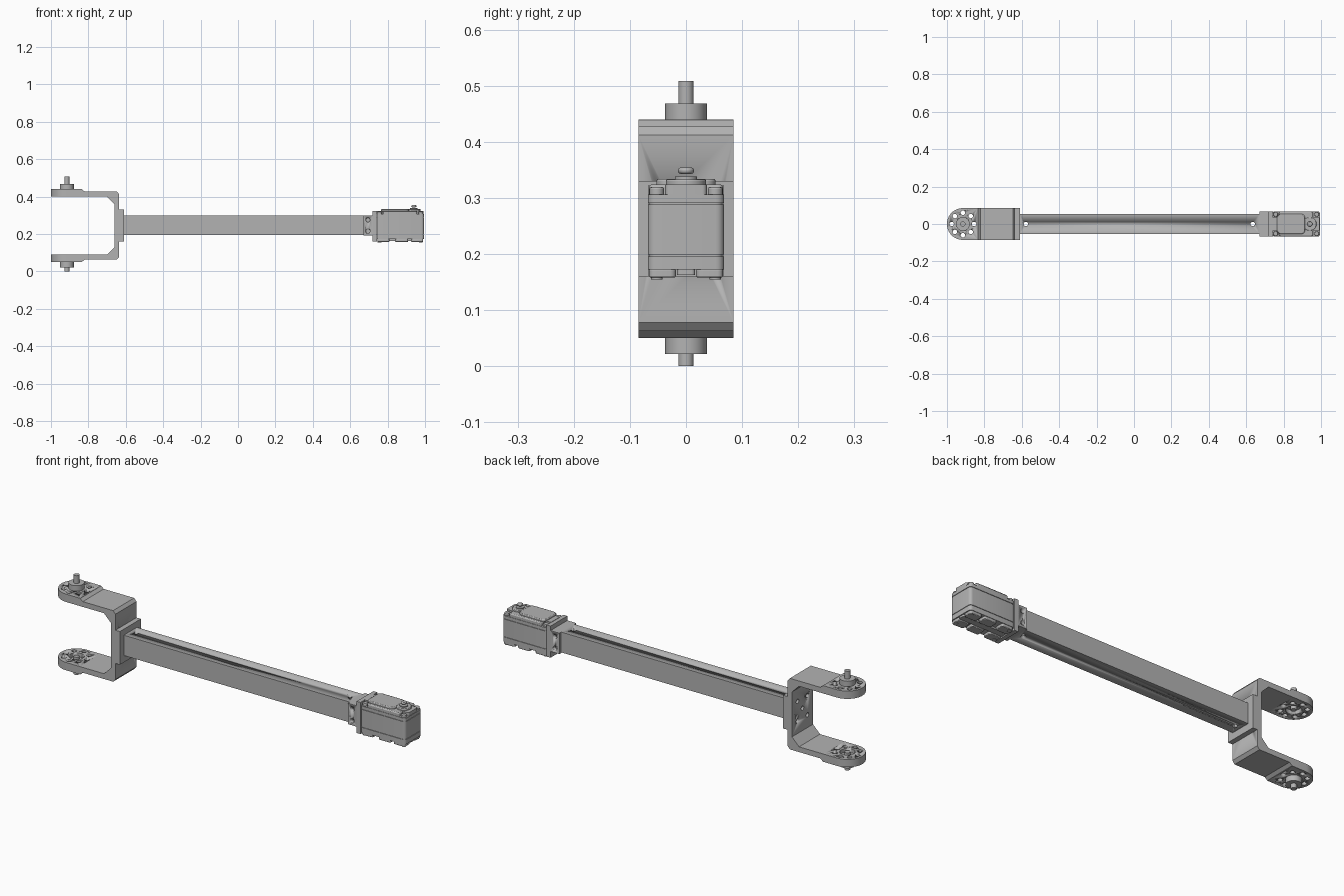
import bpy, bmesh, math
from mathutils import Vector

if "Cube" in bpy.data.objects:
    bpy.data.objects.remove(bpy.data.objects["Cube"], do_unlink=True)

grey = bpy.data.materials.new("plain grey")
grey.use_nodes = True
COLOUR = (0.45, 0.45, 0.45, 1)
grey.diffuse_color = COLOUR
grey.node_tree.nodes["Principled BSDF"].inputs["Base Color"].default_value = COLOUR

MID = 0.245        # height of the arm axis
PIVOT = -0.915     # fork pivot position


def prism(name, pts, lo, hi, axis="z", bevel=0):
    """Extrude a closed outline along one axis (x: y,z  y: x,z  z: x,y)."""
    place = {"x": lambda a, b, c: (c, a, b), "y": lambda a, b, c: (a, c, b),
             "z": lambda a, b, c: (a, b, c)}[axis]
    bm = bmesh.new()
    face = bm.faces.new([bm.verts.new(place(a, b, lo)) for a, b in pts])
    ext = bmesh.ops.extrude_face_region(bm, geom=[face])
    verts = [v for v in ext["geom"] if isinstance(v, bmesh.types.BMVert)]
    bmesh.ops.translate(bm, vec=Vector(place(0, 0, hi - lo)), verts=verts)
    bmesh.ops.recalc_face_normals(bm, faces=bm.faces[:])
    mesh = bpy.data.meshes.new(name)
    bm.to_mesh(mesh)
    bm.free()
    mesh.materials.append(grey)
    ob = bpy.data.objects.new(name, mesh)
    bpy.context.collection.objects.link(ob)
    activate(ob)
    bpy.ops.object.shade_smooth_by_angle(angle=math.radians(30))
    if bevel:
        mod = ob.modifiers.new("soft edges", "BEVEL")
        mod.width, mod.segments = bevel, 2
        bpy.ops.object.modifier_apply(modifier=mod.name)
    return ob


def activate(ob):
    bpy.ops.object.select_all(action="DESELECT")
    ob.select_set(True)
    bpy.context.view_layer.objects.active = ob


def arc(cx, cy, r, start, end, n):
    return [(cx + r * math.cos(math.radians(start + (end - start) * i / n)),
             cy + r * math.sin(math.radians(start + (end - start) * i / n)))
            for i in range(n + 1)]


def rounded(x0, x1, y0, y1, r):
    return (arc(x1 - r, y1 - r, r, 0, 90, 5) + arc(x0 + r, y1 - r, r, 90, 180, 5)
            + arc(x0 + r, y0 + r, r, 180, 270, 5) + arc(x1 - r, y0 + r, r, 270, 360, 5))


def rect(x0, x1, y0, y1):
    return [(x0, y0), (x1, y0), (x1, y1), (x0, y1)]


def cyl(name, a, b, r, lo, hi, axis="z", n=28, bevel=0):
    return prism(name, arc(a, b, r, 0, 360, n)[:-1], lo, hi, axis, bevel)


def cut(ob, cutters):
    for c in cutters:
        mod = ob.modifiers.new("cut", "BOOLEAN")
        mod.operation, mod.solver, mod.object = "DIFFERENCE", "EXACT", c
        activate(ob)
        bpy.ops.object.modifier_apply(modifier=mod.name)
        bpy.data.objects.remove(c, do_unlink=True)


# Fork: C-shaped bracket with chamfered inside corners
half = [(-0.84, 0.40), (-0.70, 0.40), (-0.66, 0.36)]
outer = [(-0.635, 0.412), (-0.648, 0.427), (-0.84, 0.427)]
flip = lambda pts: [(x, 2 * MID - z) for x, z in reversed(pts)]
fork = prism("fork_bracket", half + flip(half) + flip(outer) + outer, -0.085, 0.085, "y")
plate = prism("fork_mount_plate", rect(-0.085, 0.085, 0.16, 0.33), -0.636, -0.61, "x")
spots = [(0, 0)] + [(sy * 0.04, sz * 0.05) for sy in (-1, 1) for sz in (-1, 1)]
cut(fork, [cyl("hole", y, MID + z, 0.011, -0.68, -0.62, "x", 20) for y, z in spots])

# Fork ends: rounded pads, ring of holes, hub and pin, above and below
for side, s in (("upper", 1), ("lower", -1)):
    def span(a, b):
        return sorted((MID + s * (a - MID), MID + s * (b - MID)))
    outline = arc(PIVOT, 0, 0.085, 90, 270, 28) + [(-0.835, -0.085), (-0.835, 0.085)]
    pad = prism(side + "_pad", outline, *span(0.40, 0.44))
    ramp = [(-0.836, 0.427), (-0.82, 0.427), (-0.836, 0.44)]
    prism(side + "_pad_ramp", [(x, MID + s * (z - MID)) for x, z in ramp],
          -0.085, 0.085, "y")
    holes = [cyl("hole", x, y, 0.012, *span(0.38, 0.46), n=20)
             for x, y in arc(PIVOT, 0, 0.06, 0, 315, 7)]
    cut(pad, holes + [cyl("bore", PIVOT, 0, 0.036, *span(0.38, 0.46))])
    cyl(side + "_hub", PIVOT, 0, 0.037, *span(0.42, 0.468))
    cyl(side + "_pin", PIVOT, 0, 0.0135, *span(0.40, 0.508 if s > 0 else 0.49))

# Square arm with a cross hole near each end
arm = prism("square_arm", rect(-0.053, 0.053, 0.195, 0.299), -0.612, 0.672, "x")
cut(arm, [cyl("hole", x, 0, 0.012, 0.1, 0.4) for x in (-0.578, 0.635)])

# Motor mount: block with side holes and a tall flange
mount = prism("motor_mount", rect(-0.068, 0.068, 0.192, 0.299), 0.67, 0.722, "x")
cut(mount, [cyl("hole", 0.695, z, 0.011, y - 0.02, y + 0.02, "y", 20)
            for y in (-0.07, 0.07) for z in (0.215, 0.275)])
prism("mount_flange", rect(-0.068, 0.068, 0.16, 0.322), 0.72, 0.742, "x")

# Motor case in three stacked shells
prism("motor_body", rounded(0.74, 0.995, -0.068, 0.068, 0.015), 0.199, 0.288)
prism("motor_seam", rounded(0.743, 0.992, -0.065, 0.065, 0.013), 0.19, 0.295)
prism("motor_upper_shell", rounded(0.74, 0.995, -0.068, 0.068, 0.015), 0.291, 0.306)
prism("motor_lower_shell", rounded(0.74, 0.995, -0.068, 0.068, 0.015), 0.172, 0.196)

# Lid: cross-shaped so that the corners stay open as screw pockets
prism("lid_length", rounded(0.74, 0.993, -0.037, 0.037, 0.008), 0.30, 0.324)
prism("lid_width", rounded(0.775, 0.958, -0.066, 0.066, 0.01), 0.30, 0.324, bevel=0.005)
prism("lid_raised_panel", rounded(0.765, 0.915, -0.053, 0.053, 0.02), 0.32, 0.334, bevel=0.004)
cyl("output_boss", 0.94, 0, 0.036, 0.32, 0.333, bevel=0.003)
cyl("output_spline", 0.94, 0, 0.02, 0.33, 0.338)
cyl("horn_screw", 0.94, 0, 0.014, 0.343, 0.354, bevel=0.004)

# Base: ribs, and screws at the case corners
for x0, x1 in ((0.745, 0.81), (0.84, 0.91), (0.925, 0.99)):
    for y in (-0.042, 0.042):
        prism("base_foot", rounded(x0, x1, y - 0.024, y + 0.024, 0.01), 0.158, 0.174, bevel=0.003)
prism("base_spine", rounded(0.745, 0.99, -0.016, 0.016, 0.006), 0.163, 0.174)
for x in (0.757, 0.977):
    for y in (-0.052, 0.052):
        cyl("case_screw", x, y, 0.013, 0.304, 0.319, n=20, bevel=0.003)
        cyl("base_screw", x, y, 0.01, 0.155, 0.165, n=20)
